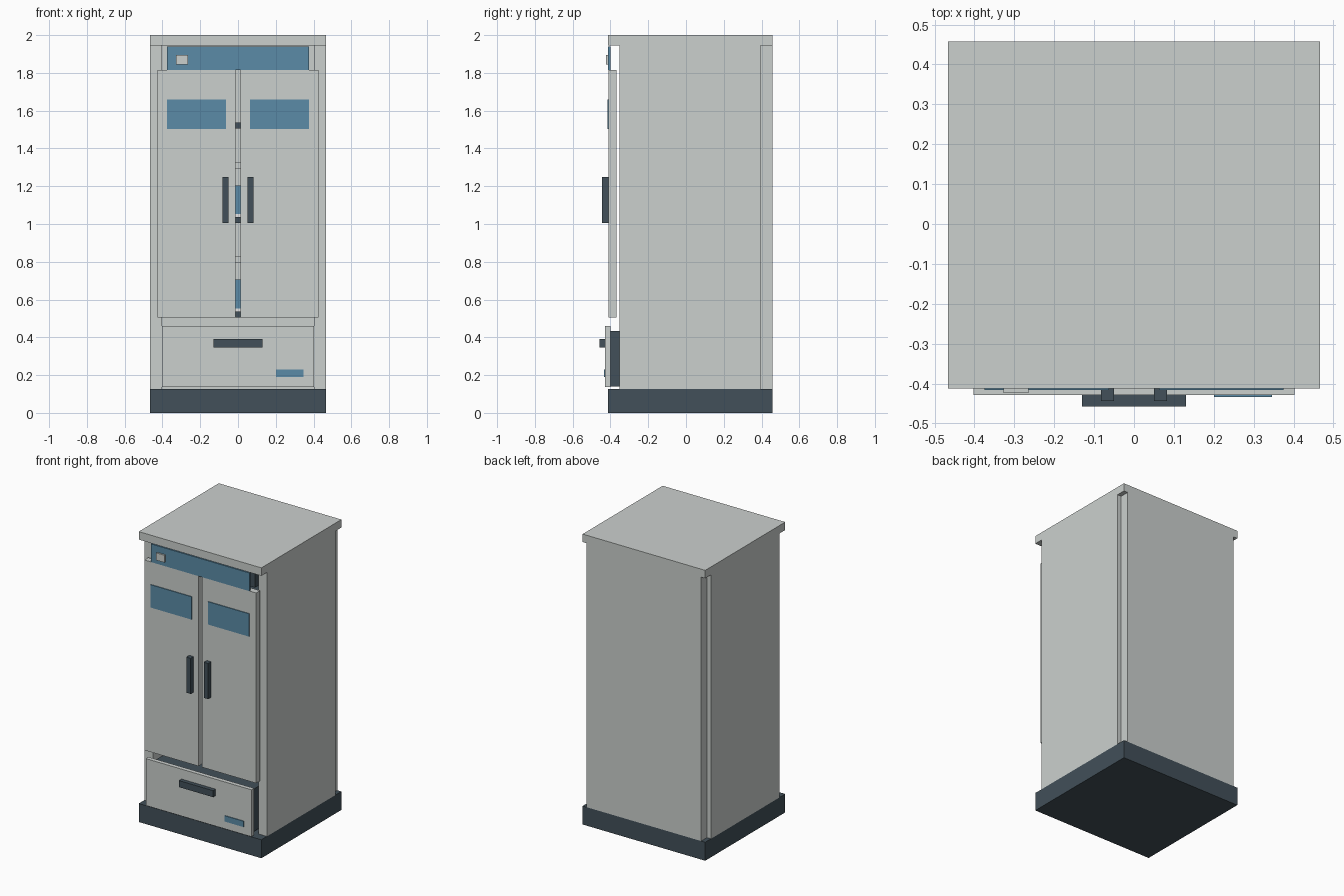
import bpy
import bmesh
from mathutils import Vector

cube = bpy.data.objects.get("Cube")
if cube:
    bpy.data.objects.remove(cube, do_unlink=True)


def material(name, rgb):
    m = bpy.data.materials.new(name)
    m.use_nodes = True
    m.diffuse_color = (*rgb, 1)
    bsdf = next(n for n in m.node_tree.nodes if n.type == 'BSDF_PRINCIPLED')
    bsdf.inputs["Base Color"].default_value = (*rgb, 1)
    return m


GREY = material("pale grey", (0.60, 0.63, 0.615))
DARK = material("dark slate", (0.054, 0.080, 0.100))
BLUE = material("steel blue", (0.105, 0.260, 0.385))
WHITE = material("white", (0.95, 0.95, 0.95))


def box(name, x, y, z, mat):
    """Box spanning the (min, max) pairs x, y and z."""
    lo, hi = Vector((x[0], y[0], z[0])), Vector((x[1], y[1], z[1]))
    bm = bmesh.new()
    bmesh.ops.create_cube(bm, size=1)
    bmesh.ops.scale(bm, vec=hi - lo, verts=bm.verts)
    mesh = bpy.data.meshes.new(name)
    bm.to_mesh(mesh)
    bm.free()
    mesh.materials.append(mat)
    obj = bpy.data.objects.new(name, mesh)
    obj.location = (lo + hi) / 2
    bpy.context.collection.objects.link(obj)
    return obj


def pair(name, x, y, z, mat):
    """The same box on both sides of the centre plane."""
    box("left_" + name, x, y, z, mat)
    box("right_" + name, (-x[1], -x[0]), y, z, mat)


# Carcass
W, FRONT, BACK = 0.467, -0.413, 0.458
box("plinth", (-W, W), (FRONT, BACK), (0, 0.127), DARK)
box("top_cap", (-W, W), (FRONT, BACK), (1.945, 2.0), GREY)
pair("side_panel", (0.402, W), (-0.352, 0.394), (0.127, 1.945), GREY)
box("back_panel", (-0.436, 0.436), (0.394, BACK), (0.127, 1.945), GREY)

# Control strip with its display, and the housing behind it
box("control_strip", (-0.375, 0.375), (FRONT, -0.40), (1.815, 1.94), BLUE)
box("display", (-0.327, -0.264), (-0.424, FRONT), (1.845, 1.895), GREY)
box("control_housing", (-0.375, 0.375), (-0.35, 0.394), (1.815, 1.94), DARK)

# Doors with window plates and upright handles
pair("door", (0.013, 0.426), (-0.411, -0.368), (0.505, 1.815), GREY)
pair("door_window", (0.063, 0.375), (-0.4165, -0.411), (1.503, 1.66), BLUE)
pair("door_handle", (0.05, 0.083), (-0.444, -0.411), (1.005, 1.25), DARK)

# Bottom drawer
box("drawer_box", (-0.375, 0.375), (-0.40, 0.35), (0.14, 0.433), DARK)
box("drawer_front", (-0.402, 0.402), (-0.429, -0.40), (0.137, 0.46), GREY)
box("drawer_handle", (-0.13, 0.13), (-0.457, -0.429), (0.347, 0.392), DARK)
box("drawer_label", (0.2, 0.346), (-0.434, -0.429), (0.19, 0.23), BLUE)

# Inside shelves, with bins and rails on the lower two
for i, z in enumerate((0.505, 1.005, 1.505)):
    box(f"shelf_{i + 1}", (-0.402, 0.402), (-0.34, 0.394), (z, z + 0.033), DARK)
    if i < 2:
        box(f"bin_liner_{i + 1}", (-0.3, 0.3), (-0.30, 0.3), (z + 0.033, z + 0.048), WHITE)
        box(f"bin_{i + 1}", (-0.3, 0.3), (-0.30, 0.3), (z + 0.048, z + 0.2), BLUE)
        box(f"rail_{i + 1}", (-0.402, 0.402), (0.34, 0.394), (z + 0.288, z + 0.324), GREY)
